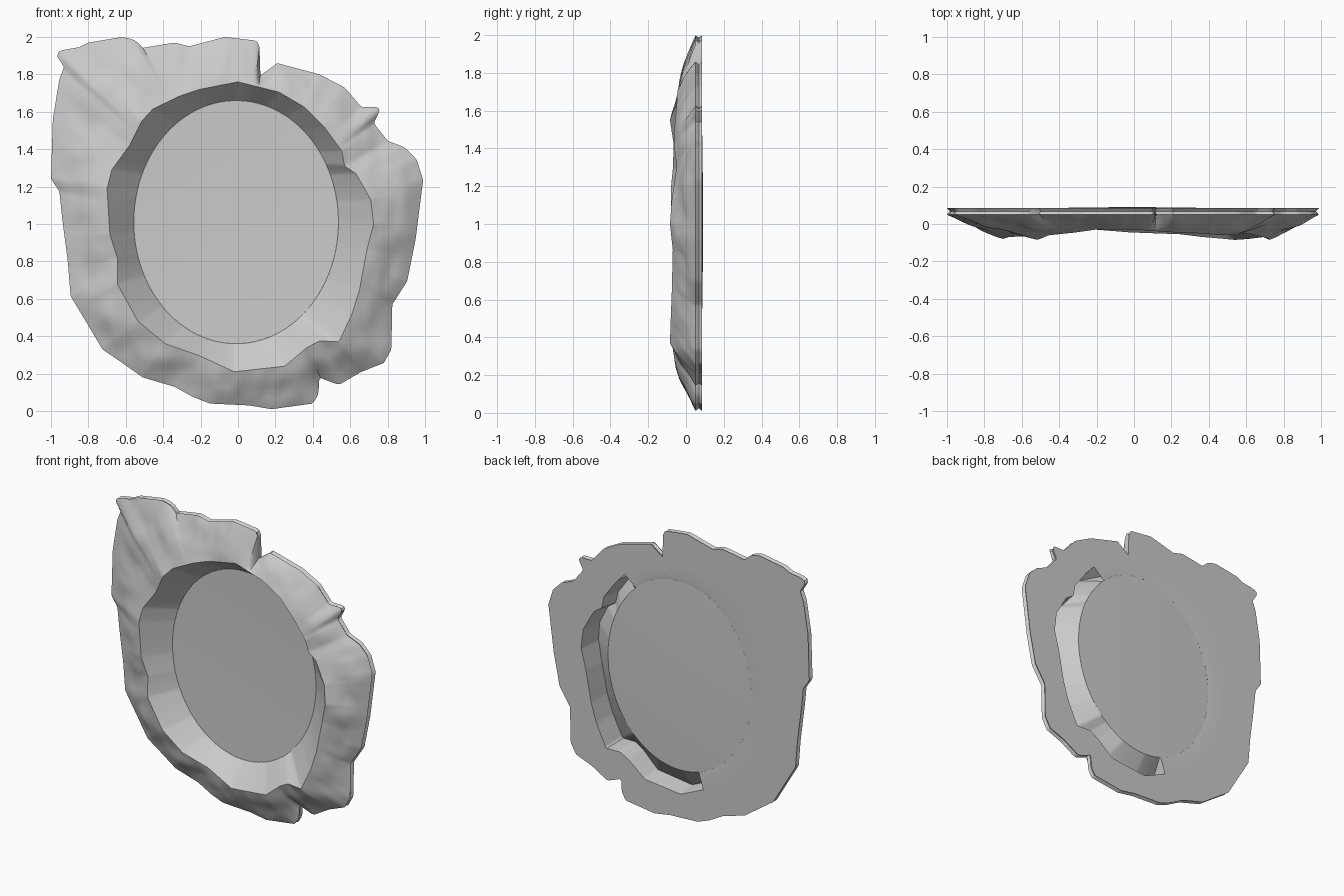
import bpy, bmesh, math
from mathutils import Vector, noise

if "Cube" in bpy.data.objects:
    bpy.data.objects.remove(bpy.data.objects["Cube"])

N = 420                      # columns around the frame
CZ = 1.0                     # polar centre height

# outer silhouette (x, z)
OUTER = [(.96, 1), (.99, 1.235), (.955, 1.345), (.89, 1.41), (.80, 1.445), (.725, 1.54),
         (.757, 1.6), (.75, 1.625), (.66, 1.625), (.57, 1.73), (.435, 1.8), (.21, 1.86),
         (.115, 1.79), (.12, 1.935), (.1, 1.98), (-.07, 2), (-.26, 1.95), (-.34, 1.97),
         (-.52, 1.94), (-.55, 1.985), (-.62, 2), (-.8, 1.97), (-.85, 1.945), (-.94, 1.93),
         (-.975, 1.91), (-.93, 1.84), (-.955, 1.775), (-.99, 1.56), (-1, 1.24),
         (-.955, 1.175), (-.94, 1.03), (-.91, .8), (-.895, .615), (-.82, .49), (-.725, .33),
         (-.63, .265), (-.51, .18), (-.34, .13), (-.24, .075), (-.15, .04), (.06, .03),
         (.18, .01), (.4, .04), (.43, .09), (.435, .18), (.47, .165), (.54, .14), (.66, .21),
         (.78, .257), (.82, .33), (.825, .57), (.905, .695), (.95, .92)]

# raised ridge around the opening (x, z, y)
RIDGE = [(.725, 1, -.085), (.71, 1.13, -.075), (.63, 1.27, -.055), (.57, 1.31, -.05),
         (.555, 1.39, -.06), (.46, 1.52, -.06), (.355, 1.625, -.05), (.22, 1.705, -.045),
         (0, 1.76, -.03), (-.205, 1.72, -.03), (-.31, 1.685, -.045), (-.455, 1.615, -.06),
         (-.515, 1.55, -.085), (-.58, 1.42, -.065), (-.675, 1.29, -.07), (-.7, 1.19, -.08),
         (-.685, .945, -.075), (-.645, .82, -.06), (-.645, .68, -.065), (-.535, .48, -.06),
         (-.39, .36, -.05), (-.205, .295, -.03), (-.02, .21, -.045), (.25, .24, -.055),
         (.37, .34, -.07), (.435, .375, -.075), (.54, .37, -.085), (.61, .52, -.08),
         (.65, .65, -.075), (.69, .865, -.07)]


def polar_table(points):
    """Sorted (angle, x, z, y) rows, padded so every angle has neighbours."""
    rows = sorted((math.atan2(p[1] - CZ, p[0]) % math.tau, p[0], p[1],
                   p[2] if len(p) > 2 else 0) for p in points)
    first, last = rows[0], rows[-1]
    return [(last[0] - math.tau, *last[1:])] + rows + [(first[0] + math.tau, *first[1:])]


def ray_hit(table, a):
    """Point (x, y, z) where the ray at angle a meets the outline."""
    d = (math.cos(a), math.sin(a))
    for p, q in zip(table, table[1:]):
        if p[0] <= a <= q[0]:
            cp = p[1] * d[1] - (p[2] - CZ) * d[0]
            cq = q[1] * d[1] - (q[2] - CZ) * d[0]
            t = cp / (cp - cq) if abs(cp - cq) > 1e-9 else 0
            return Vector((p[1] + t * (q[1] - p[1]), p[3] + t * (q[3] - p[3]),
                           p[2] + t * (q[2] - p[2])))


def oval(a, s=1.0, y=.082):
    return Vector((-.01 + .547 * s * math.cos(a), y, 1.01 + .65 * s * math.sin(a)))


def add_object(name, bm, angle=35):
    bmesh.ops.recalc_face_normals(bm, faces=bm.faces)
    me = bpy.data.meshes.new(name)
    bm.to_mesh(me)
    bm.free()
    ob = bpy.data.objects.new(name, me)
    bpy.context.collection.objects.link(ob)
    bpy.ops.object.select_all(action='DESELECT')
    ob.select_set(True)
    bpy.context.view_layer.objects.active = ob
    bpy.ops.object.shade_smooth_by_angle(angle=math.radians(angle))
    return ob


# carved frame: one closed cross-section swept around the opening
outer_t, ridge_t = polar_table(OUTER), polar_table(RIDGE)
STEPS = 14
bm = bmesh.new()
columns = []
for i in range(N):
    a = math.tau * i / N
    o, r, e = ray_hit(outer_t, a), ray_hit(ridge_t, a), oval(a)
    out = Vector((math.cos(a), 0, math.sin(a)))
    section = []
    # lumpy front slope from rim to ridge
    for s in range(STEPS + 1):
        t = s / STEPS
        p = o.lerp(r, t)
        lump = noise.noise(Vector((p.x * 5, 3, p.z * 5))) + .4 * noise.noise(
            Vector((p.x * 14, 7, p.z * 9)))
        p.y = .05 + (r.y - .05) * t + (.018 * lump - .008) * math.sin(math.pi * t)
        section.append(p)
    section.append(e)
    # open hollow behind the ridge on the right and lower side
    deg = (math.degrees(a) + 180) % 360 - 180
    if -105 < deg < 52:
        section += [r + Vector((0, .008, 0)) - out * .004,
                    Vector((r.x, .085, r.z)) + out * .015]
    else:
        back = Vector((o.x, .085, o.z))
        section += [e.lerp(back, .1) + Vector((0, .002, 0)), e.lerp(back, .35)]
        section[-1].y = section[-2].y = .085
    # back edge and grooved rim
    section += [Vector((o.x, .085, o.z)), Vector((o.x, .068, o.z)) - out * .015]
    columns.append([bm.verts.new(p) for p in section])
for c, d in zip(columns, columns[1:] + columns[:1]):
    for k in range(len(c)):
        j = (k + 1) % len(c)
        bm.faces.new((c[k], c[j], d[j], d[k]))
frame = add_object("carved_frame", bm)

# knot hole in the upper left
bm = bmesh.new()
bmesh.ops.create_cone(bm, segments=20, radius1=1, radius2=1, depth=1, cap_ends=True)
for v in bm.verts:
    x, z = v.co.x * .03, v.co.y * .045
    v.co = Vector((-.605 + x + z * .25, v.co.z, 1.835 + z - x * .2))
cutter = add_object("knot_hole_cutter", bm)
cutter.hide_render = True
cutter.hide_set(True)
cut = frame.modifiers.new("knot_hole", 'BOOLEAN')
cut.operation, cut.solver, cut.object = 'DIFFERENCE', 'EXACT', cutter

# slightly domed oval mirror
bm = bmesh.new()
M, RINGS = 96, 10
centre = bm.verts.new(oval(0, 0, .09))
rings = [[bm.verts.new(oval(math.tau * i / M, s / RINGS, .09 - .008 * (s / RINGS) ** 2))
          for i in range(M)] for s in range(1, RINGS + 1)]
for i in range(M):
    j = (i + 1) % M
    bm.faces.new((centre, rings[0][i], rings[0][j]))
    for p, q in zip(rings, rings[1:]):
        bm.faces.new((p[i], q[i], q[j], p[j]))
add_object("mirror_glass", bm)
